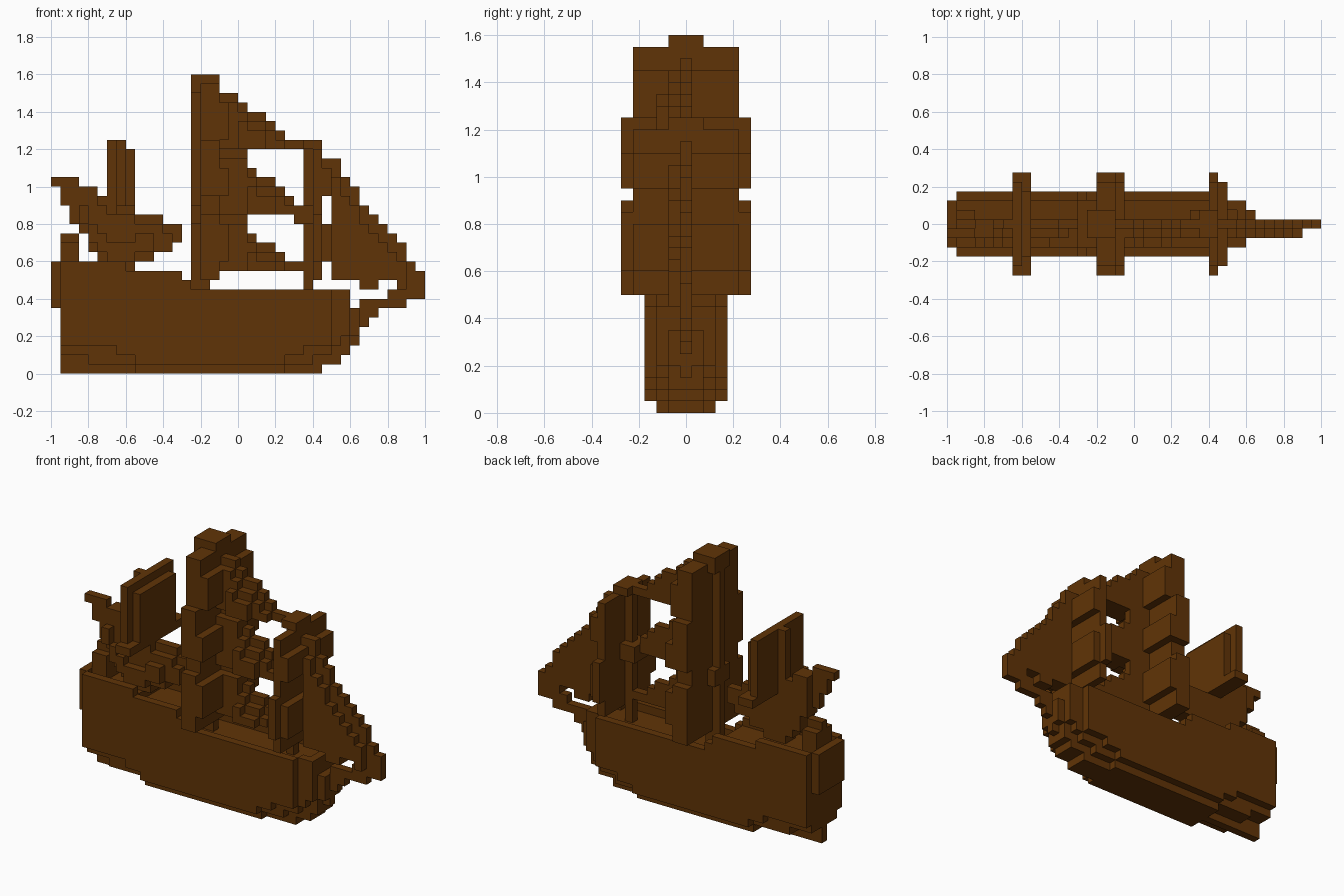
import bpy, bmesh
from mathutils import Matrix, Vector

cube = bpy.data.objects.get("Cube")
if cube:
    bpy.data.objects.remove(cube, do_unlink=True)

wood = bpy.data.materials.new("dark_brown_wood")
wood.use_nodes = True
BROWN = (0.118, 0.034, 0.002, 1)
wood.diffuse_color = BROWN
bsdf = wood.node_tree.nodes["Principled BSDF"]
bsdf.inputs["Base Color"].default_value = BROWN
bsdf.inputs["Roughness"].default_value = 0.9


def blocks(name, boxes):
    """One object from blocks given as (x0, x1, y0, y1, z0, z1)."""
    bm = bmesh.new()
    for x0, x1, y0, y1, z0, z1 in boxes:
        m = Matrix.Translation(((x0 + x1) / 2, (y0 + y1) / 2, (z0 + z1) / 2))
        m = m @ Matrix.Diagonal(Vector((x1 - x0, y1 - y0, z1 - z0, 1)))
        bmesh.ops.create_cube(bm, size=1, matrix=m)
    me = bpy.data.meshes.new(name)
    bm.to_mesh(me)
    bm.free()
    me.materials.append(wood)
    ob = bpy.data.objects.new(name, me)
    bpy.context.collection.objects.link(ob)
    return ob


def span(y0, y1, cols):
    """Blocks between y0 and y1, from (x0, x1, z0, z1)."""
    return [(a, b, y0, y1, c, d) for a, b, c, d in cols]


def wide(w, cols):
    return span(-w, w, cols)


def sides(cols, y0, y1):
    return span(y0, y1, cols) + span(-y1, -y0, cols)


# Hull: nested layers, each narrower and deeper
blocks("keel", wide(0.025, [(-0.95, -0.55, 0, 0.1), (0.6, 0.65, 0.15, 0.35)]))
blocks("hull_core", wide(0.075, [
    (-0.95, -0.8, 0.1, 0.4), (-0.8, -0.55, 0.05, 0.4), (-0.55, 0.45, 0, 0.4),
    (0.45, 0.55, 0.05, 0.4), (0.55, 0.6, 0.1, 0.45), (0.6, 0.65, 0.2, 0.35)]))
blocks("hull_inner_planks", sides([
    (-0.95, -0.8, 0.1, 0.4), (-0.8, -0.55, 0.05, 0.4), (-0.55, 0.25, 0, 0.4),
    (0.25, 0.4, 0.05, 0.4), (0.4, 0.5, 0.1, 0.4), (0.5, 0.55, 0.15, 0.45),
    (0.55, 0.6, 0.2, 0.45)], 0.075, 0.125))
blocks("hull_outer_planks", sides([
    (-0.95, -0.65, 0.15, 0.6), (-0.65, -0.55, 0.1, 0.55), (-0.55, 0.25, 0.05, 0.45),
    (0.25, 0.35, 0.1, 0.45), (0.35, 0.5, 0.15, 0.45),
    (-0.65, -0.6, 0.5, 0.6), (-0.55, -0.3, 0.45, 0.55), (-0.3, -0.25, 0.45, 0.5)],
    0.125, 0.175))

# Raised aft deck, transom and stern posts
blocks("aft_deck", wide(0.125, [(-0.95, -0.6, 0.4, 0.55), (-0.6, -0.3, 0.4, 0.5)]))
blocks("transom", wide(0.125, [(-1.0, -0.95, 0.35, 0.6)]))
blocks("stern_posts", wide(0.075, [(-0.95, -0.85, 0.55, 0.7)])
       + wide(0.025, [(-0.95, -0.85, 0.7, 0.75)]))

# Bowsprit
blocks("bowsprit", wide(0.025, [
    (0.6, 0.7, 0.25, 0.3), (0.6, 0.75, 0.3, 0.35), (0.65, 0.9, 0.35, 0.4),
    (0.8, 1.0, 0.4, 0.45), (0.85, 1.0, 0.45, 0.5)]))

# Main mast with lookout platforms and three square sails
blocks("main_mast", wide(0.025, [(-0.25, -0.15, 0.4, 1.55)]))
blocks("main_platforms", wide(0.075, [(-0.25, -0.1, 1.5, 1.6), (-0.25, -0.1, 0.8, 0.9)]))
blocks("main_sails", wide(0.275, [
    (-0.2, -0.1, 0.5, 0.85), (-0.1, -0.05, 0.6, 0.8),
    (-0.2, -0.1, 0.95, 1.25), (-0.1, -0.05, 0.95, 1.1)])
    + wide(0.225, [(-0.2, -0.1, 0.85, 0.95), (-0.2, -0.1, 1.25, 1.55),
                   (-0.1, -0.05, 1.25, 1.45)]))

# Fore mast with a platform and two square sails, the upper one narrower
blocks("fore_mast", wide(0.025, [(0.35, 0.4, 0.4, 1.25)]))
blocks("fore_platform", wide(0.075, [(0.3, 0.45, 0.8, 0.9), (0.35, 0.45, 1.2, 1.25)]))
blocks("fore_sails", wide(0.275, [(0.4, 0.45, 0.6, 0.85)])
       + wide(0.225, [(0.4, 0.45, 0.5, 0.6), (0.4, 0.45, 0.85, 1.2),
                      (0.45, 0.5, 0.6, 0.8), (0.45, 0.5, 0.95, 1.1)])
       + wide(0.025, [(0.45, 0.5, 1.1, 1.15)]))

# Mizzen mast and sail
blocks("mizzen_mast", wide(0.025, [(-0.7, -0.65, 0.5, 1.25)]))
blocks("mizzen_sail", wide(0.225, [(-0.65, -0.6, 0.85, 1.25)])
       + wide(0.175, [(-0.6, -0.55, 0.85, 1.2)])
       + wide(0.275, [(-0.65, -0.55, 0.85, 0.9)]))

# Stepped fore-and-aft sail over the stern, its tail swung to one side
spanker = [(-1.0, -0.95, 1.0, 1.05), (-0.95, -0.9, 0.9, 1.05), (-0.9, -0.85, 0.8, 1.05),
           (-0.85, -0.8, 0.75, 1.0), (-0.8, -0.75, 0.65, 1.0), (-0.75, -0.7, 0.6, 0.95),
           (-0.7, -0.55, 0.55, 0.9), (-0.55, -0.45, 0.6, 0.85), (-0.45, -0.4, 0.65, 0.85),
           (-0.4, -0.35, 0.65, 0.8), (-0.35, -0.3, 0.7, 0.8)]
blocks("spanker_sail", span(-0.025, 0.025, spanker[3:])
       + span(-0.075, -0.025, spanker[:5])
       + span(-0.075, -0.025, [(a, b, c, d - 0.05) for a, b, c, d in spanker[5:-1]])
       + span(-0.125, -0.075, [(a, b, c + 0.05, c + 0.15) for a, b, c, d in spanker[3:8]]))

# Stepped staysails between the main and fore masts
stay_top = [(-0.1, 0.0, 1.2, 1.5), (0.0, 0.05, 1.2, 1.45), (0.05, 0.15, 1.2, 1.4),
            (0.15, 0.2, 1.2, 1.35), (0.2, 0.25, 1.2, 1.3), (0.25, 0.4, 1.2, 1.25)]
stay_mid = [(-0.1, 0.05, 0.85, 1.2), (0.05, 0.1, 0.85, 1.1), (0.1, 0.2, 0.85, 1.05),
            (0.2, 0.25, 0.85, 1.0), (0.25, 0.3, 0.85, 0.95), (0.3, 0.35, 0.85, 0.9)]
stay_low = [(-0.1, 0.05, 0.55, 0.85), (0.05, 0.1, 0.55, 0.75), (0.1, 0.2, 0.55, 0.7),
            (0.2, 0.25, 0.55, 0.65), (0.25, 0.35, 0.55, 0.6)]
for name, cols in (("upper", stay_top), ("middle", stay_mid), ("lower", stay_low)):
    blocks(name + "_staysail", wide(0.025, cols)
           + span(-0.075, -0.025, [(a, b, c, d - 0.05) for a, b, c, d in cols[:-1]])
           + span(-0.125, -0.075, [(a, b, c, d - 0.1) for a, b, c, d in cols[1:3]]))

# Stepped jib ahead of the fore mast
jib = [(0.5, 0.55, 0.5, 1.15), (0.55, 0.6, 0.5, 1.05), (0.6, 0.65, 0.5, 1.0),
       (0.65, 0.7, 0.45, 0.9), (0.7, 0.75, 0.45, 0.85), (0.75, 0.8, 0.5, 0.8),
       (0.8, 0.85, 0.5, 0.75), (0.85, 0.9, 0.45, 0.7), (0.9, 0.95, 0.4, 0.6),
       (0.95, 1.0, 0.4, 0.55)]
blocks("jib_sail", wide(0.025, jib)
       + span(-0.075, -0.025, [(a, b, c, d - 0.1) for a, b, c, d in jib[:-2]]))
